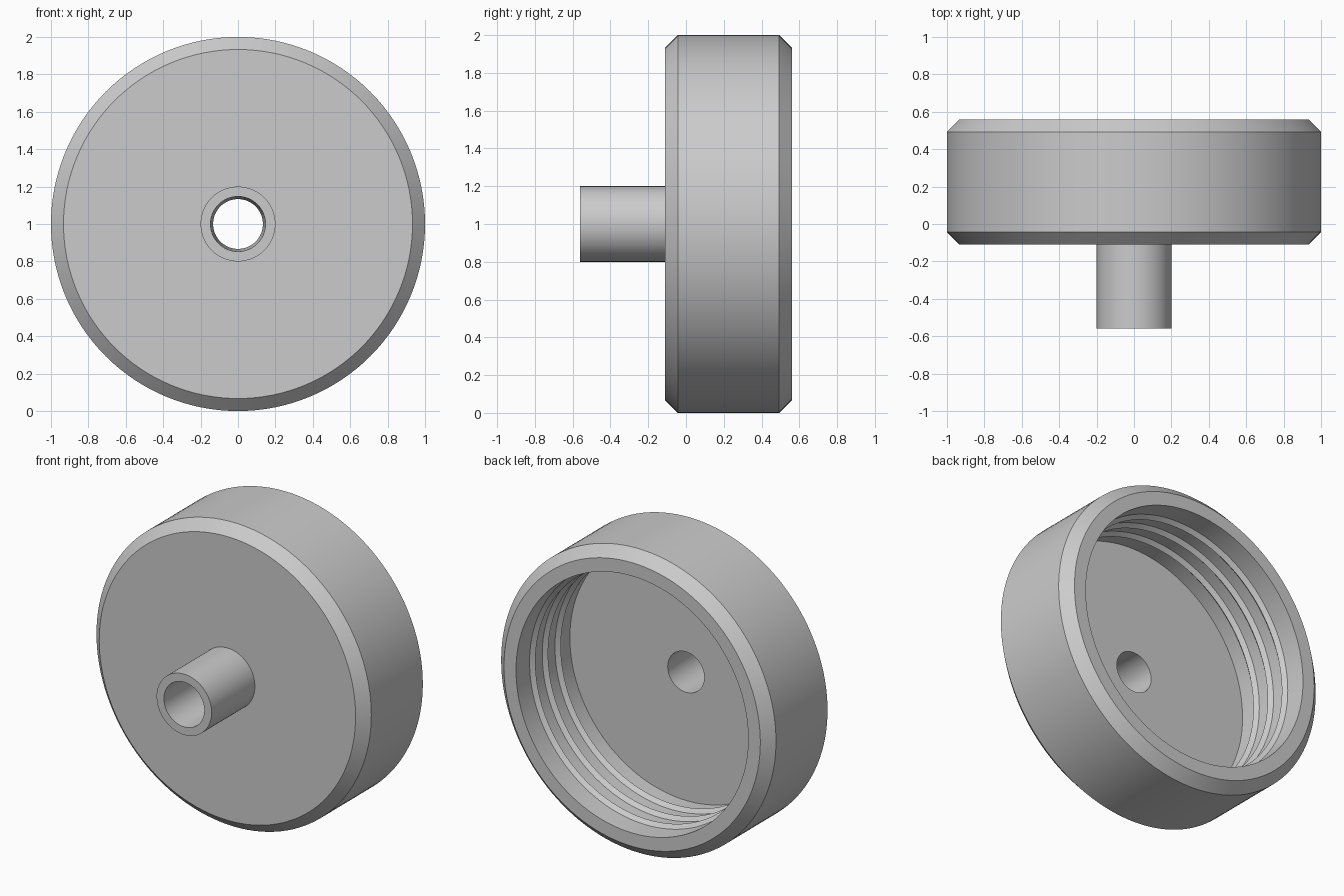
import bpy
import math

cube = bpy.data.objects.get("Cube")
if cube:
    bpy.data.objects.remove(cube, do_unlink=True)

SEGMENTS = 128

grey = bpy.data.materials.new("light grey")
grey.use_nodes = True
grey.diffuse_color = (0.6, 0.6, 0.6, 1)
grey.node_tree.nodes["Principled BSDF"].inputs["Base Color"].default_value = (0.6, 0.6, 0.6, 1)


def lathe(name, profile):
    """Turn a (radius, y) profile around the horizontal y axis at z = 1."""
    verts, faces = [], []
    n = len(profile)
    for k in range(SEGMENTS):
        a = math.tau * k / SEGMENTS
        verts += [(r * math.cos(a), y, 1 + r * math.sin(a)) for r, y in profile]
        nxt = (k + 1) % SEGMENTS
        for i in range(n - 1):
            faces.append((nxt * n + i, nxt * n + i + 1, k * n + i + 1, k * n + i))
    mesh = bpy.data.meshes.new(name)
    mesh.from_pydata(verts, [], faces)
    mesh.materials.append(grey)
    obj = bpy.data.objects.new(name, mesh)
    bpy.context.collection.objects.link(obj)
    bpy.ops.object.select_all(action='DESELECT')
    obj.select_set(True)
    bpy.context.view_layer.objects.active = obj
    bpy.ops.object.shade_smooth_by_angle(angle=math.radians(25))
    return obj


FRONT, FLOOR, BACK = -0.11, 0.0, 0.56
CHAMFER = 0.067
WALL = 0.845
BORE = 0.133

# Spout: straight outside, slightly tapered bore running through to the cap floor
lathe("spout", [(0.2, FRONT), (0.2, -BACK), (0.147, -BACK), (BORE, FLOOR)])

# Cap: floor, ridged inner wall, rim, chamfered outside, front face
ridges = []
for y in (0.13, 0.262, 0.394):
    ridges += [(WALL, y - 0.025), (WALL - 0.025, y), (WALL, y + 0.025)]

lathe("cap", [
    (BORE, FLOOR), (WALL, FLOOR), *ridges, (WALL, BACK),
    (1 - CHAMFER, BACK), (1, BACK - CHAMFER),
    (1, FRONT + CHAMFER), (1 - CHAMFER, FRONT), (0.2, FRONT),
])
